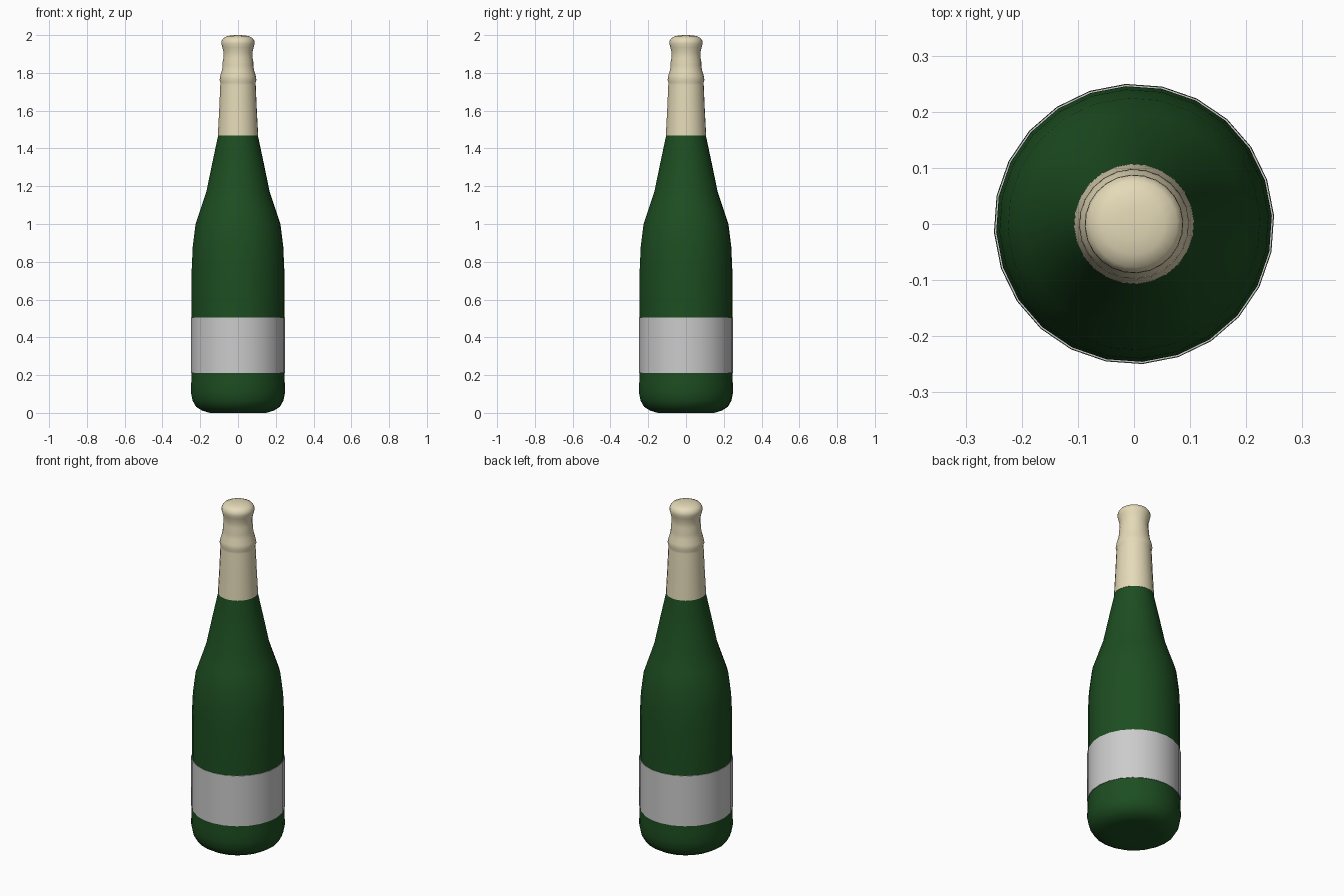
import bpy, bmesh, math

if "Cube" in bpy.data.objects:
    bpy.data.objects.remove(bpy.data.objects["Cube"])

SIDES = 24
OFFSET = math.radians(3.4)


def material(name, rgb):
    m = bpy.data.materials.new(name)
    m.diffuse_color = (*rgb, 1)
    m.use_nodes = True
    m.node_tree.nodes["Principled BSDF"].inputs["Base Color"].default_value = m.diffuse_color
    return m


def lathe(name, profile, mat=None, angle=50):
    """Revolve (radius, z) points, listed bottom to top, around z."""
    bm = bmesh.new()
    rings = []
    for r, z in profile:
        if r == 0:
            rings.append([bm.verts.new((0, 0, z))] * SIDES)
        else:
            rings.append([bm.verts.new((r * math.cos(OFFSET + i * math.tau / SIDES),
                                        r * math.sin(OFFSET + i * math.tau / SIDES), z))
                          for i in range(SIDES)])
    for low, high in zip(rings, rings[1:]):
        for i in range(SIDES):
            j = (i + 1) % SIDES
            loop = list(dict.fromkeys((low[i], low[j], high[j], high[i])))
            bm.faces.new(loop)
    mesh = bpy.data.meshes.new(name)
    bm.to_mesh(mesh)
    bm.free()
    ob = bpy.data.objects.new(name, mesh)
    bpy.context.collection.objects.link(ob)
    if mat:
        mesh.materials.append(mat)
    bpy.ops.object.select_all(action='DESELECT')
    ob.select_set(True)
    bpy.context.view_layer.objects.active = ob
    bpy.ops.object.shade_smooth_by_angle(angle=math.radians(angle))
    return ob


green = material("green_glass", (0.012, 0.075, 0.015))
cream = material("cream_foil", (0.78, 0.70, 0.48))

# Glass body: rounded base, straight sides, sloping shoulder, neck
lathe("bottle_body", [
    (0, 0.006), (0.10, 0.003), (0.15, 0.0), (0.19, 0.012), (0.222, 0.032),
    (0.241, 0.065), (0.25, 0.11), (0.248, 0.16), (0.246, 0.21), (0.246, 0.505),
    (0.246, 0.75), (0.24, 0.88), (0.225, 1.0), (0.198, 1.08), (0.168, 1.17),
    (0.137, 1.32), (0.105, 1.47), (0.102, 1.50)], green)

# Paper label wrapped around the lower body
lathe("label", [(0.244, 0.21), (0.249, 0.21), (0.249, 0.505), (0.244, 0.505)])

# Foil over neck and cork, with the lip bulge and domed top
lathe("neck_foil", [
    (0.101, 1.468), (0.107, 1.468), (0.100, 1.60), (0.094, 1.735), (0.093, 1.748),
    (0.098, 1.762), (0.094, 1.785), (0.085, 1.815), (0.081, 1.84), (0.081, 1.86),
    (0.077, 1.88), (0.077, 1.91), (0.083, 1.935), (0.088, 1.955), (0.087, 1.97),
    (0.077, 1.985), (0.055, 1.995), (0.028, 1.999), (0, 2.0)], cream)
